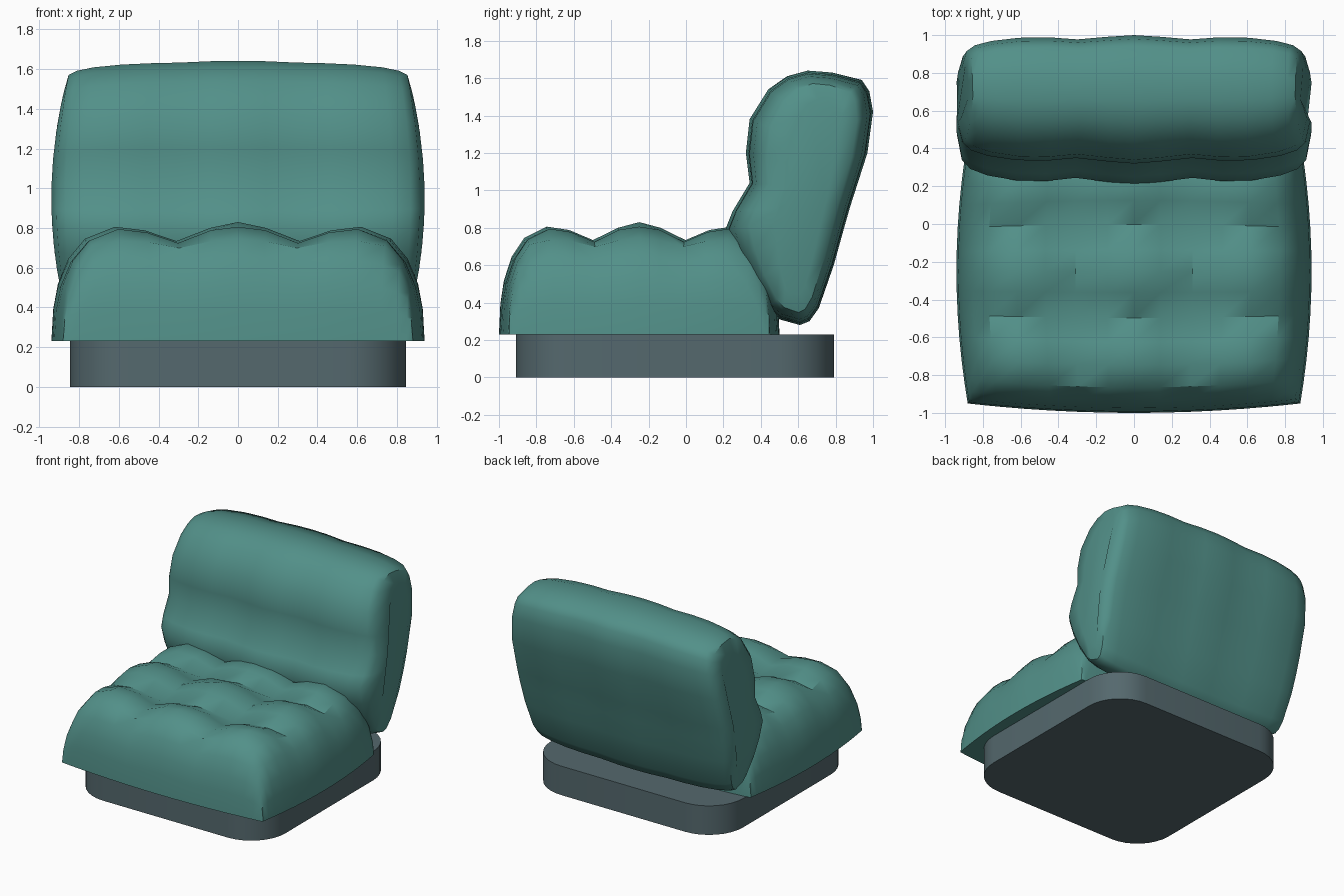
import bpy, bmesh, math

if "Cube" in bpy.data.objects:
    bpy.data.objects.remove(bpy.data.objects["Cube"])


def material(name, color):
    m = bpy.data.materials.new(name)
    m.use_nodes = True
    m.diffuse_color = (*color, 1)
    m.node_tree.nodes["Principled BSDF"].inputs["Base Color"].default_value = (*color, 1)
    return m


teal = material("teal upholstery", (0.085, 0.28, 0.25))
slate = material("slate plinth", (0.09, 0.14, 0.155))


def finish(bm, name, mat, angle):
    bmesh.ops.recalc_face_normals(bm, faces=bm.faces)
    mesh = bpy.data.meshes.new(name)
    bm.to_mesh(mesh)
    bm.free()
    obj = bpy.data.objects.new(name, mesh)
    bpy.context.collection.objects.link(obj)
    mesh.materials.append(mat)
    bpy.ops.object.select_all(action='DESELECT')
    obj.select_set(True)
    bpy.context.view_layer.objects.active = obj
    bpy.ops.object.shade_smooth_by_angle(angle=math.radians(angle))
    return obj


def mirrored(half):
    """Mirror (position, value...) stations that start at the centre."""
    return [(-s[0], *s[1:]) for s in reversed(half[1:])] + half


# Plinth: rounded rectangle, extruded
def build_plinth(half_x, y0, y1, height, radius, steps=8):
    bm = bmesh.new()
    mid, half_y = (y0 + y1) / 2, (y1 - y0) / 2
    ring = []
    for q, (sx, sy) in enumerate([(1, 1), (-1, 1), (-1, -1), (1, -1)]):
        for i in range(steps + 1):
            a = math.pi / 2 * (q + i / steps)
            ring.append(bm.verts.new((sx * (half_x - radius) + radius * math.cos(a),
                                      mid + sy * (half_y - radius) + radius * math.sin(a), 0)))
    bottom = bm.faces.new(ring)
    top = bmesh.ops.extrude_face_region(bm, geom=[bottom], use_keep_orig=True)["geom"]
    bmesh.ops.translate(bm, vec=(0, 0, height),
                        verts=[v for v in top if isinstance(v, bmesh.types.BMVert)])
    return finish(bm, "plinth", slate, 30)


# Seat: domed cushion with three by three tufted cells
def build_seat():
    cells = mirrored([(0, 1), (.15, .95), (.33, .84), (.5, .93), (.66, .96), (.82, .86),
                      (.91, .69), (.965, .48), (.99, .27), (1, 0)])
    bm = bmesh.new()
    rows = []
    for v, g in cells:
        row = []
        for u, f in cells:
            x = u * (.88 + .06 * (1 - v * v))
            y = -.25 + v * (.70 + .05 * (1 - u * u))
            h = min(f, g) * (.5 + .5 * max(f, g))
            row.append(bm.verts.new((x, y, .23 + .6 * h)))
        rows.append(row)
    for a, b in zip(rows, rows[1:]):
        for i in range(len(a) - 1):
            bm.faces.new((a[i], a[i + 1], b[i + 1], b[i]))
    rim = rows[0] + [r[-1] for r in rows[1:-1]] + rows[-1][::-1] + [r[0] for r in rows[-2:0:-1]]
    bm.faces.new(rim)
    return finish(bm, "seat_cushion", teal, 35)


# Backrest: side profile lofted across the width, pinched at the seams
def build_backrest():
    profile = [(.44, .36), (.34, .5), (.26, .65), (.21, .79), (.25, .89), (.34, 1.04),
               (.32, 1.2), (.34, 1.38), (.44, 1.54), (.54, 1.61), (.65, 1.64), (.78, 1.63),
               (.94, 1.59), (.98, 1.53), (1, 1.42), (.97, 1.2), (.88, .92), (.84, .78),
               (.79, .6), (.71, .37), (.66, .3), (.61, .28), (.5, .31)]
    # position, depth scale, height scale
    stations = mirrored([(0, 1, 1), (.14, .97, 1), (.31, .92, .99), (.47, .96, .985),
                         (.63, .95, .975), (.78, .89, .955), (.87, .81, .93),
                         (.915, .7, .9), (.94, .4, .78)])
    cy, cz = .66, .95
    bm = bmesh.new()
    rings = []
    for x, sy, sz in stations:
        ring = []
        for y, z in profile:
            taper = 1 - .06 * ((z - cz) / .65) ** 2
            # the lower half leans forward, so scale about a slanted centre line
            c = cy + .12 * (z - cz)
            ring.append(bm.verts.new((x * taper, c + (y - c) * sy, cz + (z - cz) * sz)))
        rings.append(ring)
    n = len(profile)
    for a, b in zip(rings, rings[1:]):
        for i in range(n):
            j = (i + 1) % n
            bm.faces.new((a[i], a[j], b[j], b[i]))
    bm.faces.new(rings[0])
    bm.faces.new(rings[-1])
    return finish(bm, "backrest_cushion", teal, 45)


build_plinth(.845, -.91, .79, .23, .3)
build_seat()
build_backrest()
